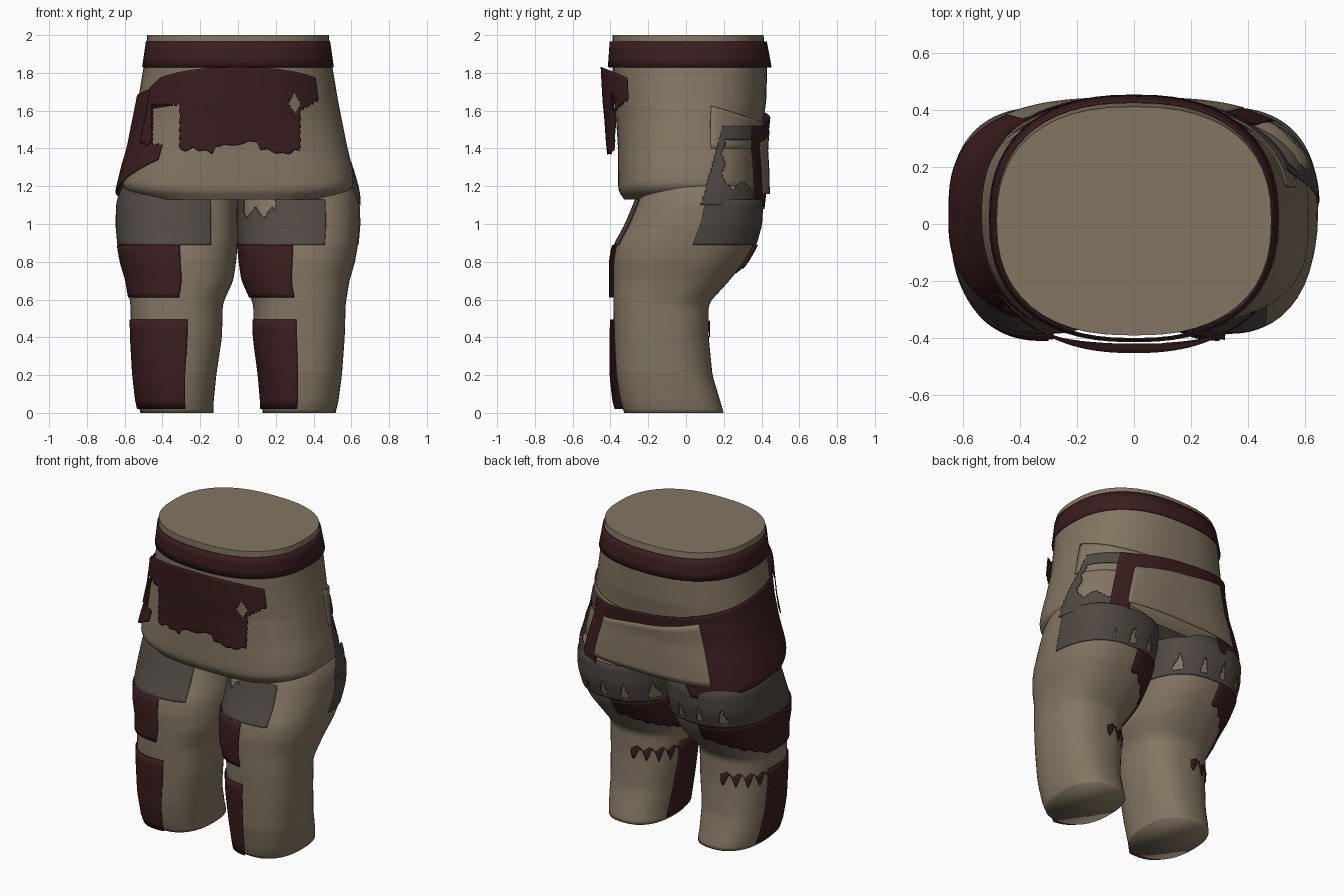
import bpy, bmesh, math

if "Cube" in bpy.data.objects:
    bpy.data.objects.remove(bpy.data.objects["Cube"])


def material(name, rgb):
    m = bpy.data.materials.new(name)
    m.diffuse_color = (*rgb, 1)
    m.use_nodes = True
    m.node_tree.nodes["Principled BSDF"].inputs["Base Color"].default_value = m.diffuse_color
    return m


TAN = material("tan cloth", (0.228, 0.180, 0.124))
MAROON = material("maroon leather", (0.043, 0.0125, 0.0135))
GREY = material("warm grey leather", (0.079, 0.064, 0.055))

# Section tables: z, x min, x max, y front, y back
UPPER = [(1.4, -.58, .58, -.36, .395), (1.55, -.55, .55, -.37, .41),
         (1.65, -.53, .53, -.38, .425), (1.83, -.50, .50, -.39, .43),
         (2.0, -.48, .48, -.39, .41)]
TORSO = [(1.13, -.49, .49, -.32, .35), (1.16, -.58, .58, -.355, .385),
         (1.2, -.615, .615, -.36, .395), (1.3, -.605, .605, -.36, .395)] + UPPER
# Outer envelope that carries the hip plates
HULL = [(1.0, -.645, .645, -.34, .40), (1.17, -.64, .64, -.355, .405),
        (1.3, -.61, .61, -.36, .402)] + UPPER
LEG = [(0, .13, .515, -.325, .20), (.05, .13, .53, -.345, .185),
       (.2, .115, .55, -.37, .14), (.4, .085, .565, -.38, .12),
       (.58, .08, .57, -.385, .12), (.7, .025, .59, -.385, .23),
       (.8, .01, .62, -.385, .31), (.89, .002, .635, -.37, .36),
       (1.0, .0, .645, -.31, .39), (1.12, .0, .64, -.26, .395),
       (1.2, .0, .61, -.23, .35), (1.3, .03, .52, -.18, .26)]
LEG_L = [(z, -b, -a, f, k) for z, a, b, f, k in LEG]


def lerp_table(table, z):
    z = min(max(z, table[0][0]), table[-1][0])
    for p, q in zip(table, table[1:]):
        if z <= q[0]:
            t = (z - p[0]) / (q[0] - p[0])
            return [u + (v - u) * t for u, v in zip(p[1:], q[1:])]


def surface(table, deg, z, off=0.0):
    """Point on a rounded-box section; 0 = +x, 90 = back, 270 = front."""
    rows = [lerp_table(table, z + d) for d in (-.02, 0, .02)]
    x0, x1, yf, yb = [sum(c) / 3 for c in zip(*rows)]
    c, s = math.cos(math.radians(deg)), math.sin(math.radians(deg))
    # The hips are boxier than the waist
    hip = ramp(z, 1.2, .5, 1.55, 0) if x0 < 0 < x1 - .1 else 0
    k = 2 / (2.4 + hip)
    ux = math.copysign(abs(c) ** k, c)
    uy = math.copysign(abs(s) ** k, s)
    return ((x0 + x1) / 2 + (x1 - x0) / 2 * ux + off * c * .3,
            (yf + yb) / 2 + (yb - yf) / 2 * uy + off * s, z)


def make(name, verts, faces, mat, smooth=40):
    me = bpy.data.meshes.new(name)
    me.from_pydata(verts, [], faces)
    bm = bmesh.new()
    bm.from_mesh(me)
    bmesh.ops.remove_doubles(bm, verts=bm.verts, dist=1e-5)
    bm.to_mesh(me)
    bm.free()
    me.materials.append(mat)
    ob = bpy.data.objects.new(name, me)
    bpy.context.collection.objects.link(ob)
    bpy.ops.object.select_all(action='DESELECT')
    ob.select_set(True)
    bpy.context.view_layer.objects.active = ob
    bpy.ops.object.shade_smooth_by_angle(angle=math.radians(smooth))
    return ob


def solid(name, table, z0, z1, rows=40, n=48, smooth=40):
    """Closed loft through a section table."""
    verts = [surface(table, 360 * i / n, z0 + (z1 - z0) * r / rows)
             for r in range(rows + 1) for i in range(n)]
    faces = [(r * n + i, r * n + (i + 1) % n, (r + 1) * n + (i + 1) % n, (r + 1) * n + i)
             for r in range(rows) for i in range(n)]
    faces += [tuple(reversed(range(n))), tuple(range(rows * n, rows * n + n))]
    return make(name, verts, faces, TAN, smooth)


def plate(name, table, a0, a1, bottom, top, off, mat, keep=None, step=2.0, rows=16):
    """Thin sheet over a surface, between two height rules."""
    bot = bottom if callable(bottom) else lambda a: bottom
    tp = top if callable(top) else lambda a: top
    of = off if callable(off) else lambda v: off
    n = max(4, round((a1 - a0) / step))
    verts, faces = [], []
    for i in range(n + 1):
        a = a0 + (a1 - a0) * i / n
        for r in range(rows + 1):
            v = r / rows
            verts.append(surface(table, a, bot(a) + (tp(a) - bot(a)) * v, of(v)))
    for i in range(n):
        for r in range(rows):
            p = i * (rows + 1) + r
            f = (p, p + rows + 1, p + rows + 2, p + 1)
            mid = [sum(verts[j][k] for j in f) / 4 for k in range(3)]
            if keep is None or keep(*mid):
                faces.append(f)
    ob = make(name, verts, faces, mat)
    m = ob.modifiers.new("thickness", 'SOLIDIFY')
    m.thickness, m.offset = 0.005, -1
    return ob


def ramp(a, a0, z0, a1, z1):
    t = min(max((a - a0) / (a1 - a0), 0), 1)
    return z0 + (z1 - z0) * t


def zig(a, period):
    """Triangle wave from 0 to 1."""
    return abs((a / period) % 1 * 2 - 1)


# Body: torso with a front hem, and two legs
solid("torso", TORSO, 1.13, 2.0, 58)
solid("right_leg", LEG, 0, 1.28, 60, smooth=120)
solid("left_leg", LEG_L, 0, 1.28, 60, smooth=120)

# Belt, flaring a little at its lower edge
plate("belt", TORSO, 0, 360, 1.83, 1.965, lambda v: .024 - .010 * v, MAROON, step=6, rows=3)

# Rear lip of the overskirt
plate("overskirt_lip", HULL, 12, 168, 1.4,
      lambda a: 1.65 - .12 * math.sin(math.radians(a)),
      lambda v: .002 + .022 * v, TAN, step=4, rows=8)


# Front panel with torn lower edge and holes
def front_top(a):
    return 1.83 - .06 * ((a - 270) / 50) ** 2 - .06 * max(0, 222 - a) / 22


def front_bottom(a):
    return 1.36 + .03 * zig(a, 23) + .015 * zig(a, 7) + .04 * (262 < a < 277) + ramp(a, 232, .05, 250, 0)


def front_keep(x, y, z):
    if -.46 < x < -.31 and z < 1.63:
        return False
    if abs(x - .30) + .6 * abs(z - 1.64) < .035:
        return False
    return not (x > .33 and z < 1.60 + (x - .33) * .6)


plate("front_panel", HULL, 212, 318, front_bottom, front_top, .062, MAROON,
      front_keep, 1.0, 30)


# Hip guard wrapping the left side and framing the back
def hip_top(a):
    return ramp(a, 60, 1.52, 215, 1.72)


def hip_bottom(a):
    if a < 120:
        return ramp(a, 62, 1.05, 64, 1.165) - ramp(a, 108, 0, 112, .085)
    return ramp(a, 120, 1.08, 180, 1.17) + ramp(a, 184, 0, 232, .17)


plate("hip_guard", HULL, 49, 232, hip_bottom, hip_top, .035, MAROON,
      lambda x, y, z: not (y < 0 and x > -.455 and 1.42 < z < 1.62), 1.0, 28)

# Worn cloth field inside the back frame
plate("back_field", HULL, 62, 126, 1.16, lambda a: hip_top(a) - ramp(a, 70, .09, 126, .05),
      .039, TAN, None, 2.0, 10)


# Grey side panel on the right hip with a worn patch
def side_keep(x, y, z):
    if y < .02 + (z - .89) * .285:
        return False
    return not (.19 + .02 * zig(z, .11) < y < .36 and 1.18 + .05 * zig(y, .1) < z < 1.45)


plate("side_panel", HULL, 0, 62, 1.1, 1.52, .026, GREY, side_keep, 1.0, 34)

# Leg armour, the same arrangement on each leg: band, knee and shin end angles
for side, table, ends in (("right", LEG, (292, 267, 268)), ("left", LEG_L, (299, 271, 280))):
    def thigh_keep(x, y, z):
        # Upright slits across the back, and a torn inner corner in front
        if y > .2 and x < .46 and .91 < z < 1.02 and \
                zig(x + .02, .14) < .32 * min(1, (1.02 - z) / .08):
            return False
        if x > .4 and y < .02 + (z - .89) * .285 and y > -.2:
            return False
        return not (y < 0 and .03 < x < .2 and z > 1.03 + .06 * zig(x, .09))

    plate(side + "_thigh_band", table, 4, ends[0], .89,
          1.13 if side == "right" else 1.21, .014, GREY, thigh_keep, 1.25, 24)

    # Knee guard, rising towards the back
    plate(side + "_knee_guard", table, 94, ends[1],
          lambda a: ramp(a, 100, .76, 165, .61) + .02 * zig(a, 13) * (a < 165),
          .888, .024, MAROON, None, 2.0, 10)

    # Shin guard with teeth along its rear top edge
    plate(side + "_shin_guard", table, 166, ends[2], .02, .495,
          lambda v: .045 - .025 * v, MAROON, None, 3.0, 10)
    plate(side + "_shin_teeth", table, 92, 168,
          lambda a: .485 - .09 * zig(a, 19), lambda a: .49 - .03 * zig(a + 5, 19),
          .008, MAROON, None, 1.2, 3)
